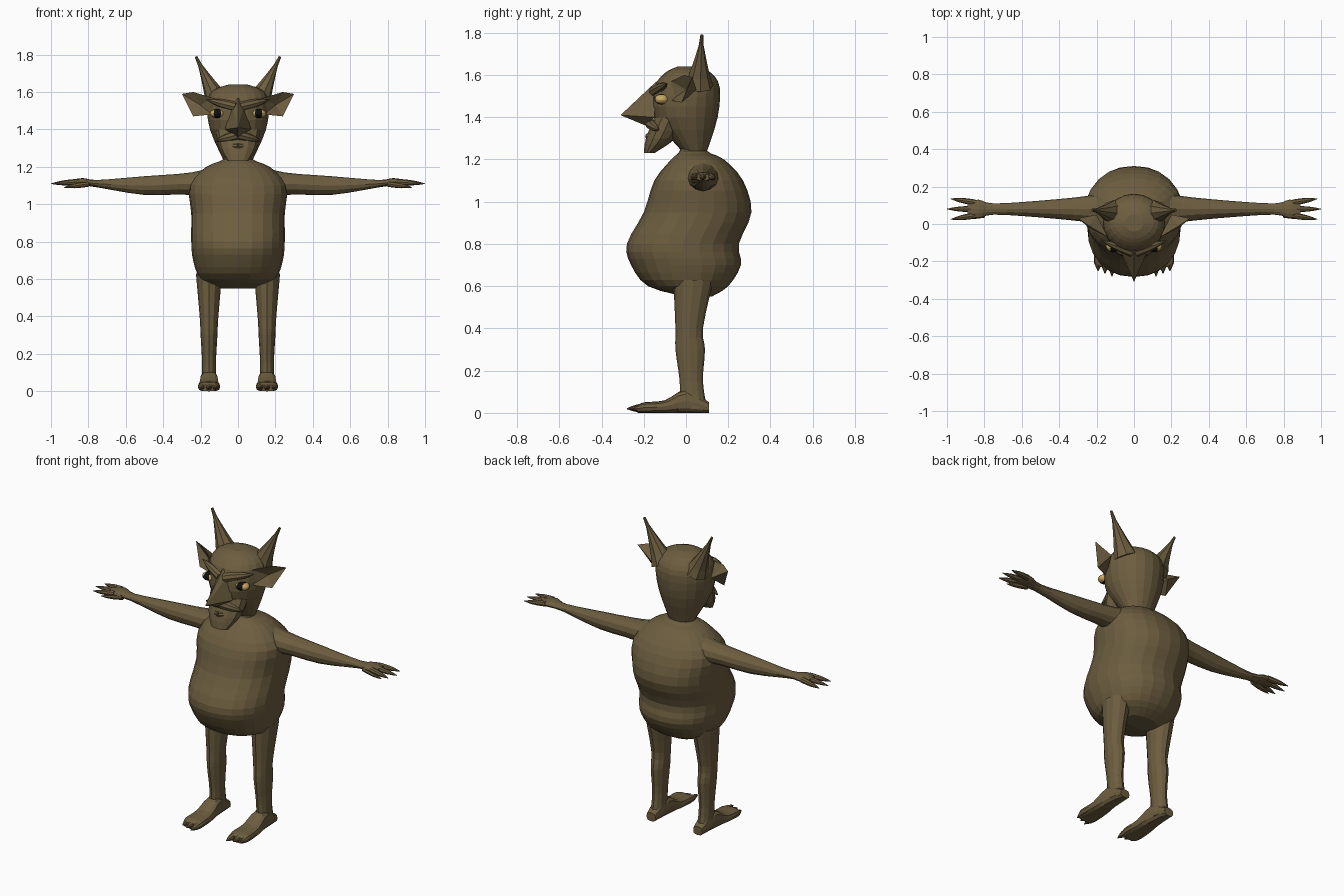
import bpy, bmesh, math
from mathutils import Vector

cube = bpy.data.objects.get("Cube")
if cube:
    bpy.data.objects.remove(cube, do_unlink=True)


def make_material(name, colour):
    mat = bpy.data.materials.new(name)
    mat.use_nodes = True
    mat.diffuse_color = (*colour, 1)
    shader = mat.node_tree.nodes["Principled BSDF"]
    shader.inputs["Base Color"].default_value = (*colour, 1)
    return mat


skin = make_material("brown skin", (0.15, 0.11, 0.05))
gold = make_material("gold iris", (0.6, 0.4, 0.13))
black = make_material("black pupil", (0.005, 0.005, 0.005))


def finish(bm, name, mirror, materials=(skin,)):
    """Turn a bmesh into an object, mirrored across x if asked."""
    bmesh.ops.recalc_face_normals(bm, faces=bm.faces)
    mesh = bpy.data.meshes.new(name)
    bm.to_mesh(mesh)
    bm.free()
    for mat in materials:
        mesh.materials.append(mat)
    obj = bpy.data.objects.new(name, mesh)
    bpy.context.collection.objects.link(obj)
    if mirror:
        modifier = obj.modifiers.new("Mirror", "MIRROR")
        modifier.use_mirror_merge = False


def skin_rings(name, rings, mirror):
    """Bridge lists of points with quads and close both ends."""
    bm = bmesh.new()
    loops = [[bm.verts.new(point) for point in ring] for ring in rings]
    sides = len(loops[0])
    for low, high in zip(loops, loops[1:]):
        for i in range(sides):
            j = (i + 1) % sides
            bm.faces.new((low[i], low[j], high[j], high[i]))
    bm.faces.new(loops[0])
    bm.faces.new(loops[-1])
    finish(bm, name, mirror)


def smooth_stations(stations, steps=3):
    """Pass a smooth curve through all the given stations."""
    padded = [stations[0], *stations, stations[-1]]
    result = []
    for group in zip(padded, padded[1:], padded[2:], padded[3:]):
        for step in range(steps):
            t = step / steps
            result.append([
                b + t * ((c - a) + t * ((2 * a - 5 * b + 4 * c - d) + t * (3 * b - a - 3 * c + d))) / 2
                for a, b, c, d in zip(*group)])
    return result + [stations[-1]]


def loft(name, axis, stations, sides, centre=0, mirror=False, power=1):
    """Each station is position, half width, then low and high of the other side."""
    rings = []
    for t, half, low, high in smooth_stations(stations):
        ring = []
        for i in range(sides):
            angle = math.tau * i / sides
            c, s = math.cos(angle), math.sin(angle)
            a = centre + half * math.copysign(abs(c) ** power, c)
            b = (low + high) / 2 + (high - low) / 2 * math.copysign(abs(s) ** power, s)
            ring.append({"x": (t, a, b), "y": (a, t, b), "z": (a, b, t)}[axis])
        rings.append(ring)
    skin_rings(name, rings, mirror)


def spike(name, start, end, radius, taper=3, sides=8, steps=5):
    """Mirrored pointed limb; a higher taper keeps it thick for longer."""
    start, end = Vector(start), Vector(end)
    turn = (end - start).to_track_quat("Z", "Y")
    rings = []
    for step in range(steps + 1):
        t = step / steps
        size = radius * max(1 - t ** taper, 0.1)
        angles = [math.tau * i / sides for i in range(sides)]
        rings.append([start.lerp(end, t) + turn @ Vector(
            (size * math.cos(angle), size * math.sin(angle), 0)) for angle in angles])
    skin_rings(name, rings, True)


def centred_hull(name, points):
    """Convex solid around the points and their mirror images."""
    bm = bmesh.new()
    for x, y, z in points:
        for side in {x, -x}:
            bm.verts.new((side, y, z))
    bmesh.ops.convex_hull(bm, input=bm.verts)
    finish(bm, name, False)


# Torso with pot belly, hunched back and short neck
loft("torso", "z", [
    (0.55, 0.1, 0, 0.12), (0.6, 0.2, -0.18, 0.2), (0.7, 0.24, -0.26, 0.26),
    (0.8, 0.25, -0.28, 0.25), (0.95, 0.25, -0.2, 0.31), (1.1, 0.26, -0.15, 0.27),
    (1.2, 0.17, -0.07, 0.18), (1.24, 0.08, -0.03, 0.1), (1.3, 0.08, -0.03, 0.1)],
    sides=24, power=0.9)

# Arms, hands and fingers
arm_line, finger_height = 0.08, 1.12
loft("arm", "x", [
    (0.1, 0.1, 1, 1.21), (0.25, 0.07, 1.05, 1.17), (0.5, 0.045, 1.05, 1.15),
    (0.75, 0.03, 1.09, 1.13), (0.83, 0.05, 1.1, 1.14), (0.89, 0.04, 1.1, 1.13)],
    sides=12, centre=arm_line, mirror=True)
for label, spread in (("front", -1), ("middle", 0), ("rear", 1)):
    spike(label + "_finger",
          (0.85, arm_line + spread * 0.035, finger_height),
          (1 - abs(spread) * 0.02, arm_line + spread * 0.055, finger_height - 0.01), 0.016)
spike("thumb", (0.8, 0.05, 1.11), (0.93, 0.03, 1.09), 0.016)

# Legs, feet and toes
leg_line = 0.155
loft("leg", "z", [
    (0.02, 0.04, -0.03, 0.1), (0.15, 0.037, -0.03, 0.08), (0.3, 0.045, -0.05, 0.09),
    (0.4, 0.05, -0.05, 0.08), (0.63, 0.07, -0.06, 0.13)],
    sides=12, centre=leg_line, mirror=True)
loft("foot", "y", [
    (0.11, 0.03, 0, 0.05), (0, 0.045, 0, 0.11), (-0.1, 0.055, 0, 0.06),
    (-0.2, 0.06, 0, 0.05), (-0.23, 0.045, 0, 0.035)],
    sides=12, centre=leg_line, mirror=True, power=0.7)
for place, label in enumerate(("inner", "middle", "outer")):
    x = leg_line + (place - 1) * 0.037
    spike(label + "_toe", (x, -0.17, 0.024), (x, -0.28 + place * 0.015, 0.02), 0.022)

# Skull and jutting jaw
loft("skull", "z", [
    (1.24, 0.08, -0.02, 0.1), (1.4, 0.15, -0.15, 0.15), (1.54, 0.165, -0.15, 0.16),
    (1.61, 0.13, -0.1, 0.12), (1.64, 0.05, -0.04, 0.05)], sides=20)
loft("jaw", "z", [
    (1.23, 0.055, -0.2, -0.15), (1.3, 0.1, -0.19, -0.05), (1.4, 0.12, -0.15, 0)], sides=12)

# Long nose, drooping lips and slanted brows
centred_hull("nose", [(0, -0.14, 1.57), (0.03, -0.14, 1.53), (0.07, -0.15, 1.4),
                      (0, -0.31, 1.41), (0, -0.19, 1.36)])
spike("upper_lip", (0, -0.17, 1.37), (0.12, -0.13, 1.34), 0.025)
spike("lower_lip", (0, -0.18, 1.31), (0.07, -0.15, 1.31), 0.015)
spike("brow", (0.01, -0.15, 1.52), (0.17, -0.09, 1.56), 0.026)

# Gold eyes whose middle faces are black
bm = bmesh.new()
bmesh.ops.create_uvsphere(bm, u_segments=24, v_segments=12, radius=1)
for face in bm.faces:
    face.material_index = int(abs(face.calc_center_median().x) < 0.45)
bmesh.ops.scale(bm, verts=bm.verts, vec=(0.04, 0.035, 0.024))
bmesh.ops.translate(bm, verts=bm.verts, vec=(0.11, -0.115, 1.485))
finish(bm, "eye", True, (gold, black))

# Cupped ears: a rim closed by a sunken front and a bulging back
bm = bmesh.new()
rim = [bm.verts.new(point) for point in (
    (0.14, -0.07, 1.57), (0.24, -0.01, 1.6), (0.3, 0.03, 1.59),
    (0.24, -0.02, 1.47), (0.14, -0.07, 1.48))]
for depth in (0, 0.05):
    middle = bm.verts.new((0.2, depth, 1.53))
    for one, two in zip(rim, rim[1:] + rim[:1]):
        bm.faces.new((one, two, middle))
finish(bm, "ear", True)

# Horns
spike("horn", (0.11, 0.06, 1.55), (0.225, 0.075, 1.79), 0.07, taper=0.8)
